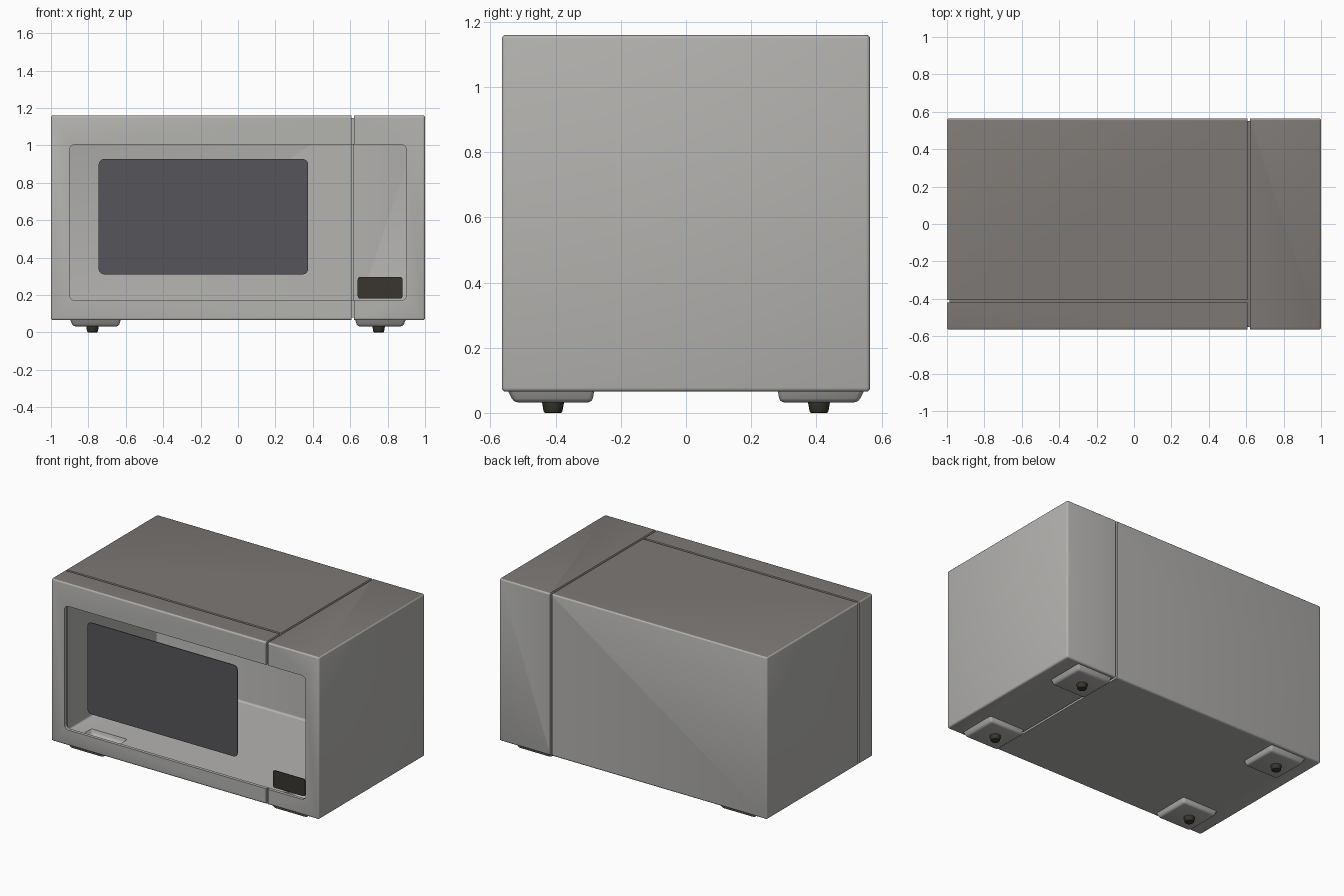
import bpy, bmesh, math
from mathutils import Matrix, Vector

if "Cube" in bpy.data.objects:
    bpy.data.objects.remove(bpy.data.objects["Cube"])


def material(name, srgb):
    lin = [((c / 255 + 0.055) / 1.055) ** 2.4 for c in srgb] + [1]
    m = bpy.data.materials.new(name)
    m.use_nodes = True
    m.diffuse_color = lin
    m.node_tree.nodes["Principled BSDF"].inputs["Base Color"].default_value = lin
    return m


casing_grey = material("casing grey", (180, 179, 176))
top_grey = material("top grey", (125, 121, 117))
window_grey = material("window grey", (86, 85, 90))
olive_black = material("olive black", (56, 54, 45))


def add_object(name, bm, mat):
    bmesh.ops.recalc_face_normals(bm, faces=bm.faces)
    mesh = bpy.data.meshes.new(name)
    bm.to_mesh(mesh)
    bm.free()
    mesh.materials.append(mat)
    ob = bpy.data.objects.new(name, mesh)
    bpy.context.collection.objects.link(ob)
    return ob


def box_mesh(lo, hi):
    lo, hi = Vector(lo), Vector(hi)
    bm = bmesh.new()
    bmesh.ops.create_cube(bm, size=1, matrix=Matrix.Translation((lo + hi) / 2)
                          @ Matrix.Diagonal((*(hi - lo), 1)))
    return bm


def rounded_slab(name, lo, hi, radius, mat):
    """Slab facing the front with rounded corners."""
    bm = box_mesh(lo, hi)
    edges = [e for e in bm.edges if abs(e.verts[0].co.y - e.verts[1].co.y) > 1e-5]
    bmesh.ops.bevel(bm, geom=edges, offset=radius, segments=5, profile=0.5, affect='EDGES')
    return add_object(name, bm, mat)


def combine(target, other, operation):
    bpy.context.view_layer.objects.active = target
    mod = target.modifiers.new("combine", 'BOOLEAN')
    mod.operation, mod.solver, mod.object = operation, 'EXACT', other
    bpy.ops.object.modifier_apply(modifier=mod.name)
    bpy.data.objects.remove(other)


def smooth(ob, angle=35):
    bpy.ops.object.select_all(action='DESELECT')
    ob.select_set(True)
    bpy.context.view_layer.objects.active = ob
    bpy.ops.object.shade_smooth_by_angle(angle=math.radians(angle))


# Casing block with softened edges
X, Y, BOTTOM, TOP = 1.0, 0.565, 0.065, 1.16
bm = box_mesh((-X, -Y, BOTTOM), (X, Y, TOP))
bmesh.ops.bevel(bm, geom=bm.edges[:], offset=0.012, segments=3, profile=0.5, affect='EDGES')
casing = add_object("casing", bm, casing_grey)

# Hollow foot pads, tapering downwards
for sx in (-1, 1):
    for sy in (-1, 1):
        bm = box_mesh((0.625, 0.28, 0.032), (0.9, 0.55, BOTTOM + 0.01))
        for v in bm.verts:
            if v.co.z < BOTTOM:
                v.co.x += 0.012 if v.co.x < 0.7 else -0.018
                v.co.y += 0.008 if v.co.y < 0.4 else -0.022
        edges = [e for e in bm.edges if min(v.co.z for v in e.verts) < BOTTOM]
        bmesh.ops.bevel(bm, geom=edges, offset=0.014, segments=3, profile=0.5, affect='EDGES')
        for v in bm.verts:
            v.co.x *= sx
            v.co.y *= sy
        combine(casing, add_object("pad", bm, casing_grey), 'UNION')

# Panel seams: one right round the body, one across the top and side
SEAM, D, FAR = (0.606, 0.62), 0.014, 2
grooves = [
    ((SEAM[0], -FAR, TOP - D), (SEAM[1], FAR, FAR)),
    ((SEAM[0], -FAR, -FAR), (SEAM[1], FAR, BOTTOM + D)),
    ((SEAM[0], Y - D, -FAR), (SEAM[1], FAR, FAR)),
    ((SEAM[0], -FAR, -FAR), (SEAM[1], D - Y, FAR)),
    ((-FAR, -0.421, TOP - D), (0.612, -0.407, FAR)),
    ((-FAR, -0.421, -FAR), (D - X, -0.407, FAR)),
]
for lo, hi in grooves:
    combine(casing, add_object("groove", box_mesh(lo, hi), casing_grey), 'DIFFERENCE')

# Front opening: cut a shallow recess, then remove its back to open the shell
RECESS = 0.022
combine(casing, rounded_slab("opening", (-0.9, -1, 0.17), (0.9, RECESS - Y, 1.005),
                             0.03, casing_grey), 'DIFFERENCE')
bm = bmesh.new()
bm.from_mesh(casing.data)
back = [f for f in bm.faces
        if abs(f.normal.y) > 0.9 and abs(f.calc_center_median().y - (RECESS - Y)) < 0.002]
bmesh.ops.delete(bm, geom=back, context='FACES')
bm.to_mesh(casing.data)
bm.free()

# Darker top panel
casing.data.materials.clear()
casing.data.materials.append(casing_grey)
casing.data.materials.append(top_grey)
for p in casing.data.polygons:
    p.material_index = int(p.normal.z > 0.9 and p.center.z > 1.1)
smooth(casing)

# Door window and control display, set just behind the front frame
rounded_slab("door_window", (-0.745, -0.542, 0.31), (0.375, -0.537, 0.927), 0.03, window_grey)
rounded_slab("control_display", (0.64, -0.542, 0.18), (0.88, -0.537, 0.297), 0.015, olive_black)

# Feet under the pads
for x, side in ((-0.778, "right"), (0.752, "left")):
    for y, end in ((-0.408, "front"), (0.408, "back")):
        bm = bmesh.new()
        bmesh.ops.create_cone(bm, cap_ends=True, segments=20, radius1=0.028, radius2=0.034,
                              depth=0.034, matrix=Matrix.Translation((x, y, 0.017)))
        rim = [e for e in bm.edges if all(v.co.z < 0.01 for v in e.verts)]
        bmesh.ops.bevel(bm, geom=rim, offset=0.005, segments=2, profile=0.5, affect='EDGES')
        smooth(add_object(f"{end}_{side}_foot", bm, olive_black))
